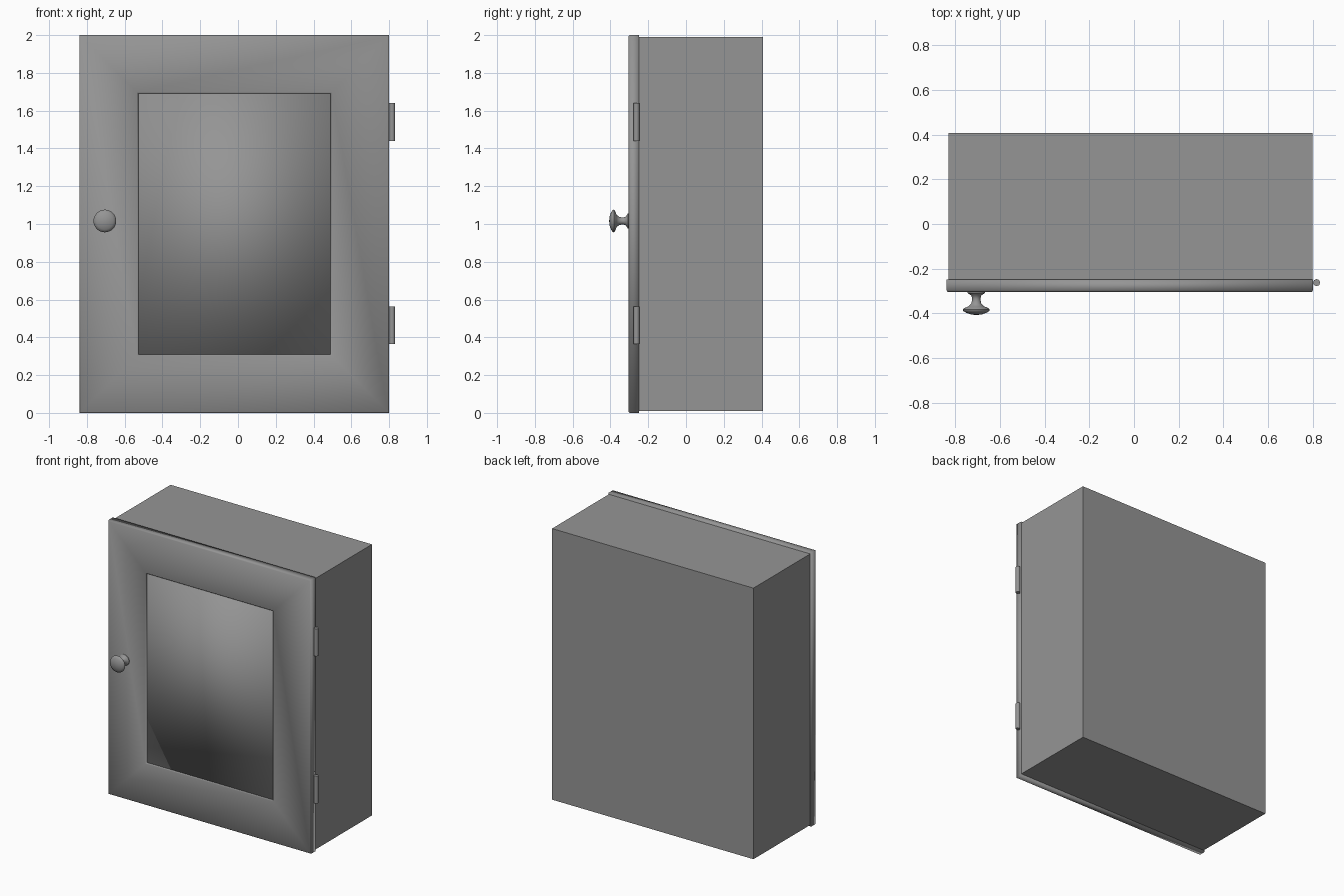
import bpy
import bmesh
from math import radians, tau
from mathutils import Matrix, Vector

cube = bpy.data.objects.get("Cube")
if cube:
    bpy.data.objects.remove(cube, do_unlink=True)

grey = bpy.data.materials.new("plain grey")
grey.use_nodes = True
colour = (0.3, 0.3, 0.3, 1)
grey.diffuse_color = colour
grey.node_tree.nodes["Principled BSDF"].inputs["Base Color"].default_value = colour


def finish(name, bm, smooth=False, sharp_angle=None):
    bmesh.ops.recalc_face_normals(bm, faces=bm.faces)
    for face in bm.faces:
        face.smooth = smooth
    mesh = bpy.data.meshes.new(name)
    bm.to_mesh(mesh)
    bm.free()
    mesh.materials.append(grey)
    obj = bpy.data.objects.new(name, mesh)
    bpy.context.collection.objects.link(obj)
    if sharp_angle:
        bpy.ops.object.select_all(action='DESELECT')
        obj.select_set(True)
        bpy.context.view_layer.objects.active = obj
        bpy.ops.object.shade_smooth_by_angle(angle=radians(sharp_angle))
    return obj


def box(name, low, high, smooth=False):
    low, high = Vector(low), Vector(high)
    bm = bmesh.new()
    bmesh.ops.create_cube(bm, size=1, matrix=Matrix.Translation((low + high) / 2)
                          @ Matrix.Diagonal((*(high - low), 1)))
    return finish(name, bm, smooth)


def rectangular_ring(name, left, right, bottom, top, profile):
    """Sweep a closed (inset, y) profile around a rectangle."""
    bm = bmesh.new()
    loops = []
    for inset, y in profile:
        a, b, c, d = left + inset, right - inset, bottom + inset, top - inset
        loops.append([bm.verts.new((x, y, z)) for x, z in ((a, c), (b, c), (b, d), (a, d))])
    for i, loop in enumerate(loops):
        following = loops[(i + 1) % len(loops)]
        for j in range(4):
            k = (j + 1) % 4
            bm.faces.new((loop[j], loop[k], following[k], following[j]))
    return finish(name, bm, smooth=True)


def lathe_y(name, x, z, profile, steps=32):
    """Turn a (radius, y) profile about an axis parallel to y."""
    bm = bmesh.new()
    verts = [bm.verts.new((x + r, y, z)) for r, y in profile]
    edges = [bm.edges.new(pair) for pair in zip(verts, verts[1:])]
    bmesh.ops.spin(bm, geom=verts + edges, cent=(x, 0, z), axis=(0, 1, 0),
                   angle=tau, steps=steps)
    bmesh.ops.remove_doubles(bm, verts=bm.verts, dist=0.0001)
    return finish(name, bm, smooth=True, sharp_angle=50)


# Cabinet box
box("cabinet_body", (-0.83, -0.248, 0.01), (0.797, 0.407, 1.99))

# Door frame with eased outer edges and a chamfered opening
rectangular_ring("door_frame", -0.838, 0.8, 0, 2, [
    (0, -0.248), (0, -0.297), (0.006, -0.304),
    (0.303, -0.304), (0.31, -0.295), (0.31, -0.248)])

# Slightly recessed door panel
box("door_panel", (-0.53, -0.294, 0.308), (0.492, -0.25, 1.692), smooth=True)

# Turned knob
lathe_y("door_knob", -0.705, 1.016, [
    (0, -0.3), (0.04, -0.3), (0.04, -0.308), (0.022, -0.32), (0.018, -0.335),
    (0.022, -0.355), (0.034, -0.368), (0.055, -0.376), (0.06, -0.382),
    (0.058, -0.389), (0.045, -0.397), (0.025, -0.404), (0, -0.407)])

# Hinge barrels
for name, height in (("upper_hinge", 1.54), ("lower_hinge", 0.464)):
    bm = bmesh.new()
    bmesh.ops.create_cone(bm, cap_ends=True, segments=8, radius1=0.016, radius2=0.016,
                          depth=0.2, matrix=Matrix.Translation((0.816, -0.262, height)))
    finish(name, bm, smooth=True, sharp_angle=60)
